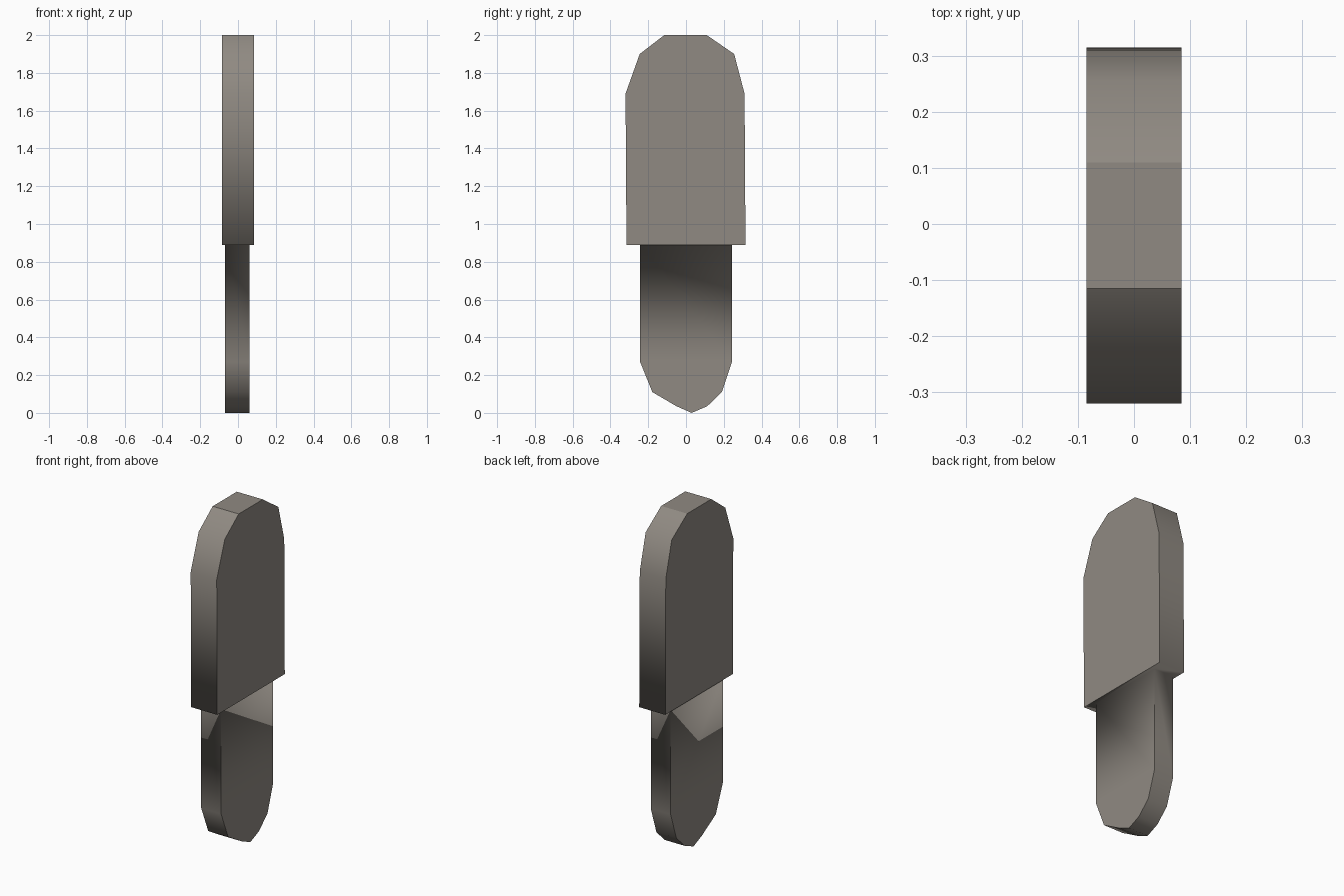
import bpy, bmesh

if "Cube" in bpy.data.objects:
    bpy.data.objects.remove(bpy.data.objects["Cube"])

# One stone-grey colour for the whole model
mat = bpy.data.materials.new("warm_grey")
mat.diffuse_color = (0.28, 0.255, 0.225, 1)
mat.use_nodes = True
mat.node_tree.nodes["Principled BSDF"].inputs["Base Color"].default_value = mat.diffuse_color

STEP = 0.89          # height where the wide head meets the narrow tongue
bm = bmesh.new()


def loops(profile, x0, x1):
    """Place a (y, z) outline at both thickness limits."""
    return [[bm.verts.new((x, y, z)) for y, z in profile] for x in (x0, x1)]


def rim(pair):
    """Wall strip between the two outlines, left open at the step."""
    a, b = pair
    for i in range(len(a) - 1):
        bm.faces.new((a[i], a[i + 1], b[i + 1], b[i]))


# Wide head: open outline running up, over the top and down again
head = loops([(-0.315, STEP), (-0.32, 1.69), (-0.245, 1.9), (-0.115, 2.0),
              (0.11, 2.0), (0.255, 1.9), (0.31, 1.69), (0.315, STEP)],
             -0.085, 0.085)
rim(head)
for side in head:
    bm.faces.new(side)

# Narrow tongue: outline running down, round the tip and up again
tongue = loops([(-0.243, STEP), (-0.243, 0.27), (-0.178, 0.11), (-0.05, 0.035),
                (0.03, 0.0), (0.112, 0.035), (0.19, 0.11), (0.243, 0.27),
                (0.243, STEP)], -0.07, 0.06)
rim(tongue)
for side in tongue:
    bm.faces.new((side[0], side[1], side[-2], side[-1]))
    bm.faces.new(side[1:-1])

# Underside ledge between head and tongue
outer = [head[0][0], head[0][-1], head[1][-1], head[1][0]]
inner = [tongue[0][0], tongue[0][-1], tongue[1][-1], tongue[1][0]]
for i in range(4):
    j = (i + 1) % 4
    bm.faces.new((outer[i], outer[j], inner[j], inner[i]))

bmesh.ops.recalc_face_normals(bm, faces=bm.faces[:])

# Smooth rims and ledge, crisp outlines and crisp flat top
for f in bm.faces:
    f.smooth = True
for pair in (head, tongue):
    for side in pair:
        for a, b in zip(side, side[1:]):
            bm.edges.get((a, b)).smooth = False
for a, b in ((head[0][i], head[1][i]) for i in (3, 4)):
    bm.edges.get((a, b)).smooth = False
for side in head:
    bm.edges.get((side[0], side[-1])).smooth = False

mesh = bpy.data.meshes.new("stepped_tongue")
bm.to_mesh(mesh)
bm.free()
mesh.materials.append(mat)
bpy.context.collection.objects.link(bpy.data.objects.new("stepped_tongue", mesh))
